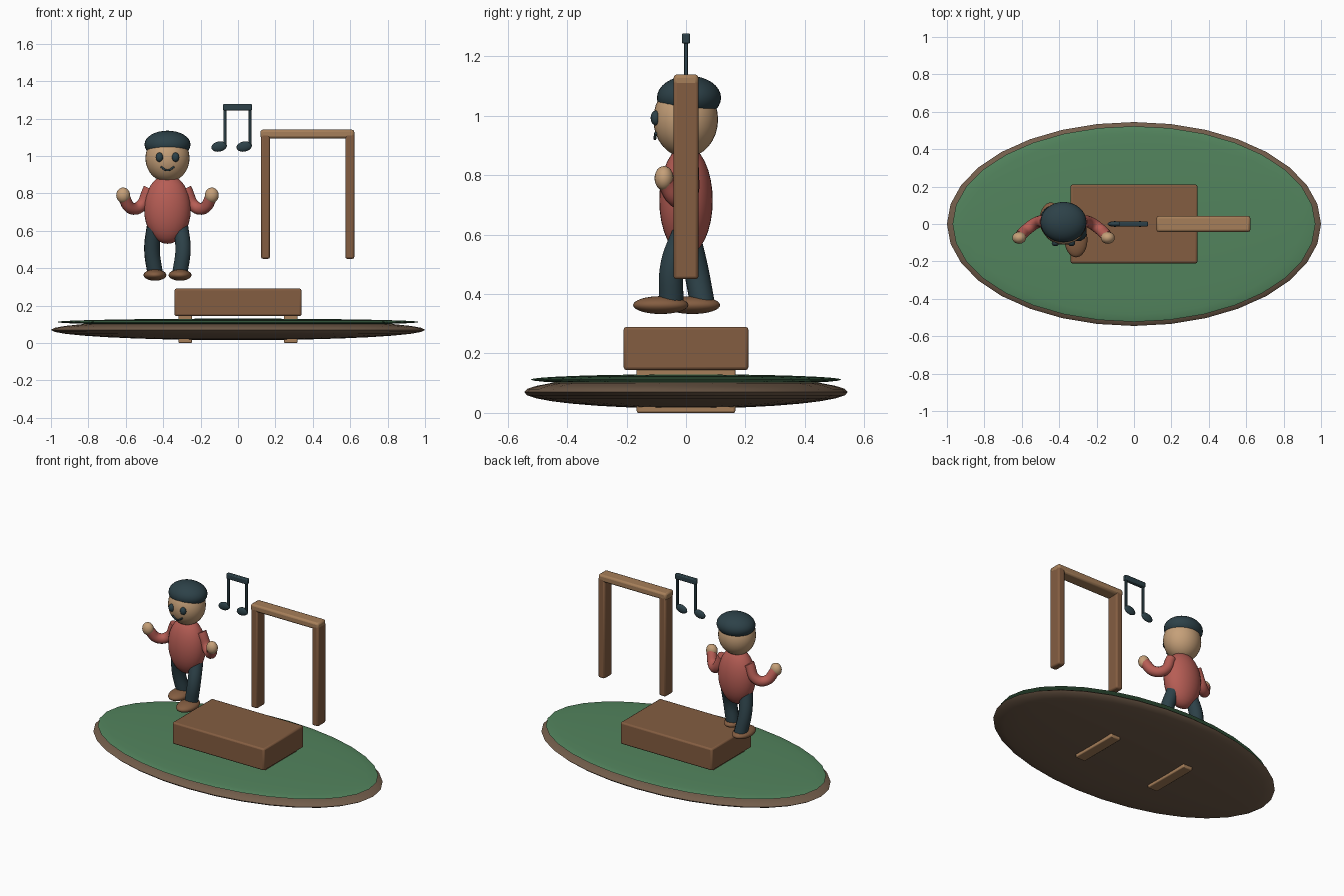
import bpy
from math import radians

if "Cube" in bpy.data.objects:
    bpy.data.objects.remove(bpy.data.objects["Cube"])


def mat(name, r, g, b):
    m = bpy.data.materials.new(name)
    m.diffuse_color = (r, g, b, 1)
    m.use_nodes = True
    m.node_tree.nodes["Principled BSDF"].inputs["Base Color"].default_value = m.diffuse_color
    return m


EARTH = mat("earth", .17, .11, .07)
GRASS = mat("grass", .085, .23, .11)
WOOD = mat("wood", .23, .11, .053)
PALE_WOOD = mat("pale_wood", .38, .21, .10)
SKIN = mat("skin", .56, .35, .19)
RED = mat("red_cloth", .47, .11, .09)
DARK = mat("dark_cloth", .026, .053, .065)


def finish(ob, name, m, angle=40):
    ob.name = name
    ob.data.materials.clear()
    ob.data.materials.append(m)
    bpy.ops.object.shade_smooth_by_angle(angle=radians(angle))
    return ob


def ball(name, loc, radii, m, tilt=0, turn=0, seg=32, rings=16):
    bpy.ops.mesh.primitive_uv_sphere_add(segments=seg, ring_count=rings, radius=1,
                                         location=loc, rotation=(0, radians(tilt), radians(turn)))
    ob = bpy.context.object
    ob.scale = radii
    bpy.ops.object.transform_apply(location=False)
    return finish(ob, name, m)


def box(name, lo, hi, m, bevel=.01):
    bpy.ops.mesh.primitive_cube_add(size=1, location=[(a + b) / 2 for a, b in zip(lo, hi)])
    ob = bpy.context.object
    ob.scale = [b - a for a, b in zip(lo, hi)]
    bpy.ops.object.transform_apply(location=False)
    mod = ob.modifiers.new("bevel", 'BEVEL')
    mod.width = bevel
    mod.segments = 2
    return finish(ob, name, m)


def tube(name, pts, r, m):
    cu = bpy.data.curves.new(name, 'CURVE')
    cu.dimensions = '3D'
    cu.bevel_depth = r
    cu.bevel_resolution = 4
    cu.resolution_u = 8
    cu.use_fill_caps = True
    sp = cu.splines.new('BEZIER')
    sp.bezier_points.add(len(pts) - 1)
    for bp, p in zip(sp.bezier_points, pts):
        bp.co = p
        bp.handle_left_type = bp.handle_right_type = 'AUTO'
    ob = bpy.data.objects.new(name, cu)
    bpy.context.collection.objects.link(ob)
    bpy.ops.object.select_all(action='DESELECT')
    ob.select_set(True)
    bpy.context.view_layer.objects.active = ob
    bpy.ops.object.convert(target='MESH')
    return finish(bpy.context.object, name, m)


# oval ground: earth mound with grass skin
ball("earth_base", (0, 0, .07), (1, .545, .055), EARTH)
ball("grass_top", (0, 0, .112), (.97, .523, .018), GRASS)

# wooden platform on two runners
box("platform", (-.34, -.21, .144), (.34, .21, .29), WOOD)
for s, side in ((-1, "left"), (1, "right")):
    box(side + "_runner", (s * .282 - .036, -.166, 0), (s * .282 + .036, .166, .16), PALE_WOOD, .006)

# door frame
for x, side in ((.147, "left"), (.598, "right")):
    box(side + "_post", (x - .024, -.042, .45), (x + .024, .042, 1.12), WOOD)
box("lintel", (.12, -.042, 1.094), (.622, .042, 1.14), PALE_WOOD, .012)

# music note
box("note_beam", (-.08, -.014, 1.243), (.075, .014, 1.278), DARK, .006)
for x, side in ((-.07, "left"), (.064, "right")):
    box(side + "_note_stem", (x - .008, -.006, 1.05), (x + .008, .006, 1.26), DARK, .003)
    ball(side + "_note_head", (x - .031, 0, 1.05), (.042, .015, .027), DARK, tilt=-12, seg=20, rings=10)

# figure: torso, head and cap
CX = -.377
ball("torso", (CX, 0, .715), (.125, .09, .185), RED)
ball("head", (CX, -.001, .988), (.118, .109, .128), SKIN)
ball("cap", (CX, .01, 1.061), (.123, .108, .074), DARK)
tube("smile", [(CX - .036, -.102, .942), (CX, -.105, .923), (CX + .036, -.102, .942)], .005, DARK)

# paired parts; left foot steps back, right foot steps forward
for s, side, knee_y, ankle_y, shoe_y in ((-1, "left", .03, .055, .022), (1, "right", -.045, -.05, -.085)):
    def at(x, y, z):
        return (CX + s * x, y, z)
    ball(side + "_eye", at(.043, -.102, .993), (.02, .017, .025), DARK, seg=16, rings=10)
    tube(side + "_arm", [at(.098, .012, .825), at(.148, .005, .728), at(.197, -.03, .722),
                         at(.234, -.068, .78)], .032, RED)
    ball(side + "_hand", at(.237, -.074, .79), (.037, .032, .041), SKIN, seg=20, rings=12)
    tube(side + "_leg", [at(.07, 0, .62), at(.083, knee_y, .5), at(.066, ankle_y, .37)], .042, DARK)
    ball(side + "_shoe", at(.067, shoe_y, .363), (.061, .093, .03), WOOD)
